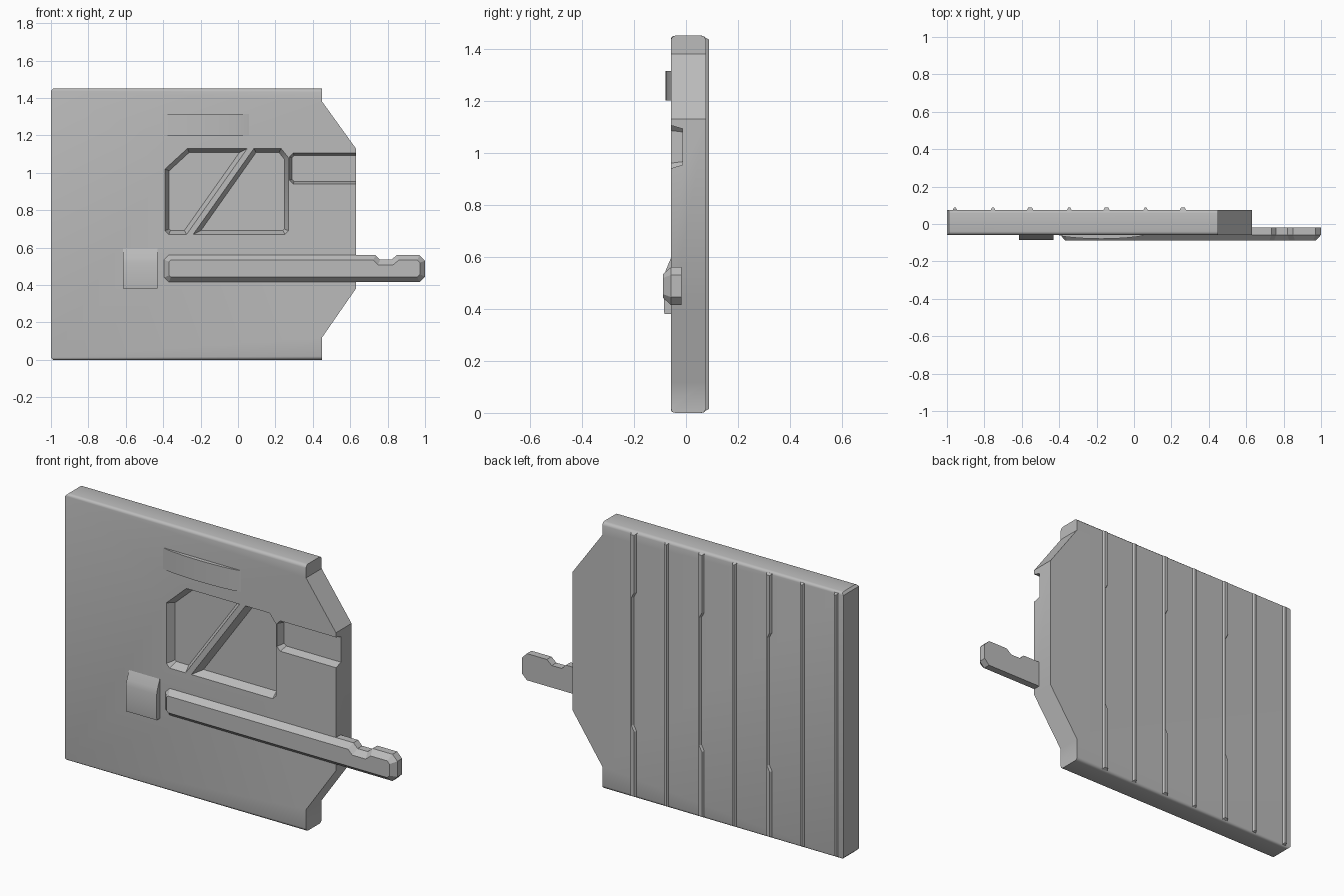
import bpy
import bmesh
import math
from mathutils import Vector

cube = bpy.data.objects.get("Cube")
if cube:
    bpy.data.objects.remove(cube, do_unlink=True)

grey = bpy.data.materials.new("plain grey")
grey.use_nodes = True
grey.diffuse_color = (0.5, 0.5, 0.5, 1)
grey.node_tree.nodes["Principled BSDF"].inputs["Base Color"].default_value = (0.5, 0.5, 0.5, 1)

FRONT, BACK, HEIGHT = -0.058, 0.076, 1.45


def inset(outline, d):
    """Move every side of a counter-clockwise outline inwards by d."""
    pts = [Vector(p) for p in outline]
    result = []
    for i, p in enumerate(pts):
        a = (p - pts[i - 1]).normalized()
        b = (pts[(i + 1) % len(pts)] - p).normalized()
        na, nb = Vector((-a.y, a.x)), Vector((-b.y, b.x))
        result.append(p + (na + nb) * d / (1 + na.dot(nb)))
    return result


def layered(name, outline, layers):
    """Stack copies of an x-z outline at (y, inset) layers into a solid."""
    bm = bmesh.new()
    loops = [[bm.verts.new((p.x, y, p.y)) for p in inset(outline, d)] for y, d in layers]
    bm.faces.new(loops[0])
    bm.faces.new(loops[-1])
    for low, high in zip(loops, loops[1:]):
        for i in range(len(low)):
            bm.faces.new((low[i - 1], low[i], high[i], high[i - 1]))
    return finish(name, bm)


def finish(name, bm):
    bmesh.ops.recalc_face_normals(bm, faces=bm.faces)
    mesh = bpy.data.meshes.new(name)
    bm.to_mesh(mesh)
    bm.free()
    mesh.materials.append(grey)
    obj = bpy.data.objects.new(name, mesh)
    bpy.context.collection.objects.link(obj)
    return obj


# Door slab with rounded top and bottom edges
slab = layered("door_slab", [
    (-0.988, 0), (0.45, 0), (0.45, 0.12), (0.63, 0.38), (0.63, 1.13), (0.45, 1.38),
    (0.45, HEIGHT), (-0.988, HEIGHT), (-1, HEIGHT - 0.012), (-1, 0.012)],
    [(FRONT, 0), (BACK, 0)])
bm = bmesh.new()
bm.from_mesh(slab.data)
long_edges = [e for e in bm.edges
              if e.calc_length() > 1.3 and abs(e.verts[0].co.z - e.verts[1].co.z) < 0.001]
bmesh.ops.bevel(bm, geom=long_edges, offset=0.018, segments=3, profile=0.5, affect='EDGES')
bm.to_mesh(slab.data)
bm.free()

# Recesses in the front: two window panels either side of a diagonal bar, and a side slot
recesses = {
    "left_panel_cutter": [(-0.39, 0.69), (-0.37, 0.67), (-0.275, 0.67), (0.05, 1.13),
                          (-0.27, 1.13), (-0.39, 1.02)],
    "right_panel_cutter": [(-0.24, 0.67), (0.25, 0.67), (0.27, 0.69), (0.27, 1.08),
                           (0.23, 1.13), (0.085, 1.13)],
    "side_slot_cutter": [(0.275, 0.96), (0.295, 0.94), (0.7, 0.94), (0.7, 1.105),
                         (0.295, 1.105), (0.275, 1.085)],
}
for name, outline in recesses.items():
    taper = 0.013 if "slot" in name else 0.022
    cutter = layered(name, outline, [(FRONT - 0.02, 0), (FRONT, 0), (-0.014, taper)])
    cutter.hide_render = True
    mod = slab.modifiers.new(name, 'BOOLEAN')
    mod.operation = 'DIFFERENCE'
    mod.solver = 'EXACT'
    mod.object = cutter
    bpy.context.view_layer.objects.active = slab
    bpy.ops.object.modifier_apply(modifier=name)
    bpy.data.objects.remove(cutter, do_unlink=True)

# Back ribs; every second one narrows in the middle
for i in range(7):
    x = 0.265 - i * 0.204
    z0, z1 = 0.003, HEIGHT - 0.003
    left, right = x + 0.018, x - 0.016
    outline = [(right, z0), (left, z0), (left, z1), (right, z1)]
    if i in (0, 2, 4):
        wide, narrow = x - 0.026, x - 0.01
        outline = [(wide, z0), (left, z0), (left, z1), (wide, z1),
                   (wide, 1.12), (narrow, 1.09), (narrow, 0.4), (wide, 0.37)]
    layered(f"back_rib_{i + 1}", outline, [(0.055, 0), (BACK - 0.012, 0), (0.088, 0.012)])

# Sliding latch bar with chamfered front and a notch near the tip
layered("latch_bar", [
    (-0.395, 0.44), (-0.37, 0.415), (0.97, 0.415), (1, 0.445), (1, 0.53), (0.97, 0.56),
    (0.85, 0.56), (0.82, 0.535), (0.76, 0.535), (0.735, 0.56), (-0.37, 0.56), (-0.395, 0.535)],
    [(-0.018, 0), (FRONT, 0), (-0.088, 0.027)])


def extrude(name, profile, offset):
    """Sweep a closed 3D profile along an offset."""
    bm = bmesh.new()
    face = bm.faces.new([bm.verts.new(p) for p in profile])
    swept = bmesh.ops.extrude_face_region(bm, geom=[face], use_keep_orig=True)["geom"]
    moved = [v for v in swept if isinstance(v, bmesh.types.BMVert)]
    bmesh.ops.translate(bm, verts=moved, vec=offset)
    return finish(name, bm)


# Latch block with a sloping top
extrude("latch_block", [(-0.615, y, z) for y, z in (
    (-0.04, 0.38), (-0.083, 0.38), (-0.085, 0.4), (-0.085, 0.52), (-0.077, 0.55),
    (FRONT, 0.595), (-0.04, 0.595))], (0.185, 0, 0))

# Shallow bowed grip
steps = 12
arc = [(-0.41 + 0.47 * i / steps, FRONT - 0.021 * math.sin(math.pi * i / steps) ** 0.6, 1.2)
       for i in range(steps + 1)]
grip = extrude("bowed_grip", [(-0.41, -0.04, 1.2)] + arc + [(0.06, -0.04, 1.2)], (0, 0, 0.115))

for obj in (slab, grip, bpy.data.objects["latch_block"]):
    bpy.ops.object.select_all(action='DESELECT')
    obj.select_set(True)
    bpy.context.view_layer.objects.active = obj
    bpy.ops.object.shade_smooth_by_angle(angle=math.radians(35))
